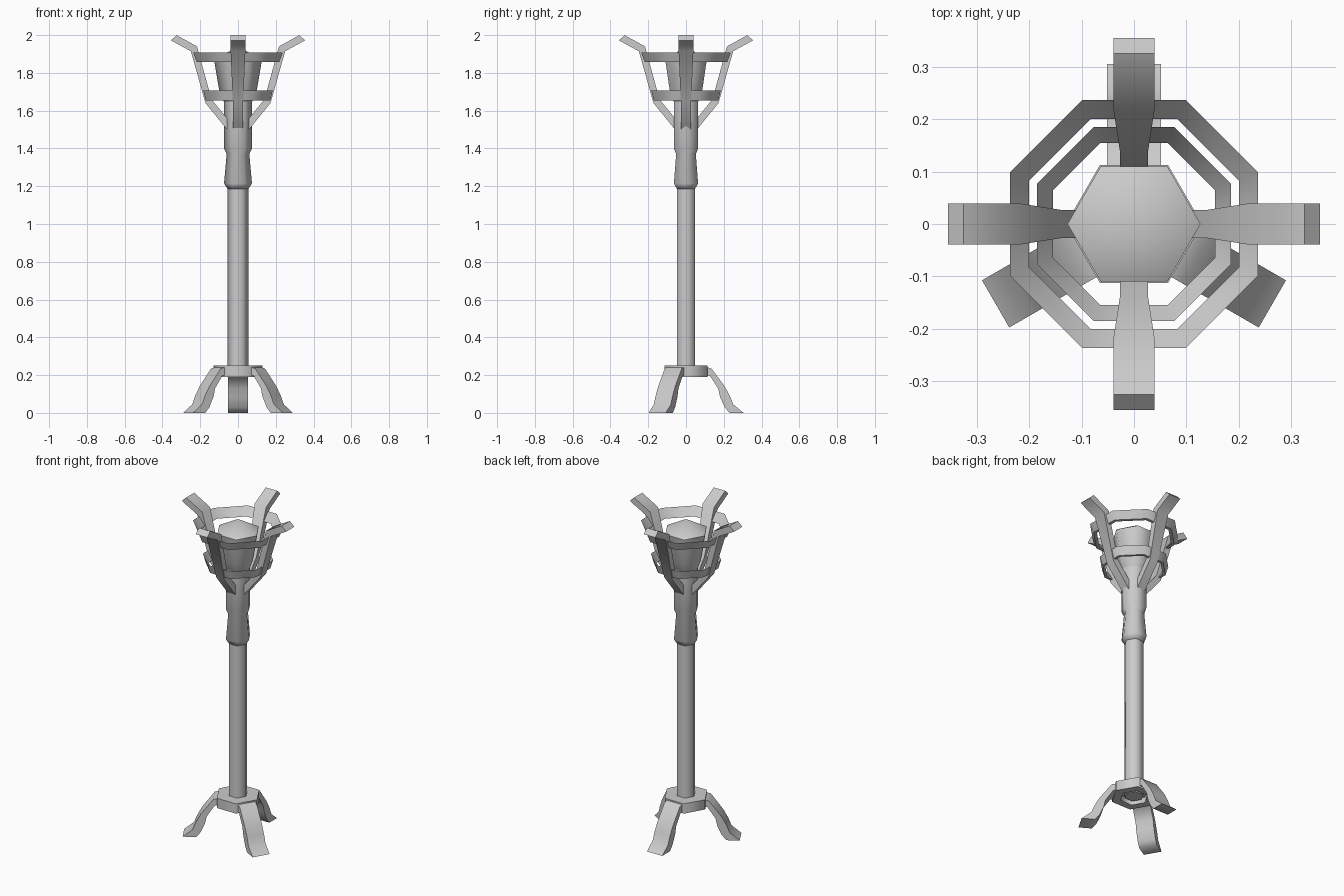
import bpy, bmesh
from math import sin, cos, pi, radians
from mathutils import Matrix

cube = bpy.data.objects.get("Cube")
if cube:
    bpy.data.objects.remove(cube, do_unlink=True)

GREY = (0.6, 0.6, 0.6, 1.0)
metal = bpy.data.materials.new("grey metal")
metal.use_nodes = True
metal.diffuse_color = GREY
metal.node_tree.nodes["Principled BSDF"].inputs["Base Color"].default_value = GREY


def finish(name, bm):
    """Weld, smooth with sharp corners kept, and link the object."""
    bmesh.ops.remove_doubles(bm, verts=bm.verts, dist=0.0005)
    bmesh.ops.recalc_face_normals(bm, faces=bm.faces)
    mesh = bpy.data.meshes.new(name)
    bm.to_mesh(mesh)
    bm.free()
    mesh.shade_smooth()
    mesh.set_sharp_from_angle(angle=radians(62))
    mesh.materials.append(metal)
    obj = bpy.data.objects.new(name, mesh)
    bpy.context.collection.objects.link(obj)
    return obj


def lathe(name, profile, sides=6, phase=0.0, closed=False):
    """Turn a (radius, height) profile around z with few sides."""
    bm = bmesh.new()
    rows = []
    for r, z in profile:
        rows.append([bm.verts.new((r * cos(phase + 2 * pi * i / sides),
                                   r * sin(phase + 2 * pi * i / sides), z))
                     for i in range(sides)])
    pairs = list(zip(rows, rows[1:]))
    if closed:
        pairs.append((rows[-1], rows[0]))
    for a, b in pairs:
        for i in range(sides):
            j = (i + 1) % sides
            bm.faces.new((a[i], a[j], b[j], b[i]))
    return finish(name, bm)


def strap(name, outer, inner, widths, angle):
    """Bent bar of rectangular section pointing outward at an angle."""
    bm = bmesh.new()
    sections = []
    for (ro, zo), (ri, zi), w in zip(outer, inner, widths):
        corners = ((ro, -w, zo), (ro, w, zo), (ri, w, zi), (ri, -w, zi))
        sections.append([bm.verts.new(c) for c in corners])
    for a, b in zip(sections, sections[1:]):
        for i in range(4):
            j = (i + 1) % 4
            bm.faces.new((a[i], a[j], b[j], b[i]))
    bm.faces.new(sections[0])
    bm.faces.new(sections[-1])
    bmesh.ops.rotate(bm, verts=bm.verts, matrix=Matrix.Rotation(radians(angle), 3, 'Z'))
    return finish(name, bm)


# Central pole and turned grip
lathe("shaft", [(0, 0.20), (0.055, 0.20), (0.055, 1.20), (0, 1.20)])
lathe("grip", [(0, 1.185), (0.055, 1.185), (0.074, 1.215), (0.06, 1.37),
               (0.074, 1.40), (0.074, 1.65), (0, 1.65)])

# Bowl with domed top
lathe("bowl", [(0, 1.64), (0.074, 1.645), (0.1, 1.71), (0.127, 1.87), (0, 1.94)])

# Hub, recessed below
lathe("hub", [(0, 0.25), (0.13, 0.25), (0.13, 0.19), (0.08, 0.19),
              (0.08, 0.225), (0, 0.225)])

# Octagonal cage bands, given by distance across the flats
for name, top, bottom, inside, z0, z1 in (
        ("upper_band", 0.237, 0.218, 0.20, 1.857, 1.907),
        ("lower_band", 0.185, 0.170, 0.155, 1.655, 1.708)):
    k = 1 / cos(pi / 8)
    lathe(name, [(top * k, z1), (bottom * k, z0), (inside * k, z0)],
          sides=8, phase=pi / 8, closed=True)

# Four cage straps
strap_outer = [(0.355, 1.972), (0.25, 1.915), (0.172, 1.64), (0.05, 1.49)]
strap_inner = [(0.325, 2.0), (0.217, 1.94), (0.14, 1.66), (0.05, 1.55)]
for side, angle in (("left", 0), ("back", 90), ("right", 180), ("front", 270)):
    strap(side + "_cage_strap", strap_outer, strap_inner,
          (0.039, 0.039, 0.027, 0.027), angle)

# Three splayed legs
leg_outer = [(0.10, 0.245), (0.135, 0.235), (0.205, 0.14), (0.215, 0.10),
             (0.25, 0.045), (0.305, 0.0)]
leg_inner = [(0.10, 0.20), (0.125, 0.198), (0.17, 0.13), (0.18, 0.085),
             (0.205, 0.03), (0.23, 0.0)]
leg_outer[3] = (0.232, 0.09)
for side, angle in (("back", 90), ("right", 210), ("left", 330)):
    strap(side + "_leg", leg_outer, leg_inner, (0.052,) * len(leg_outer), angle)
